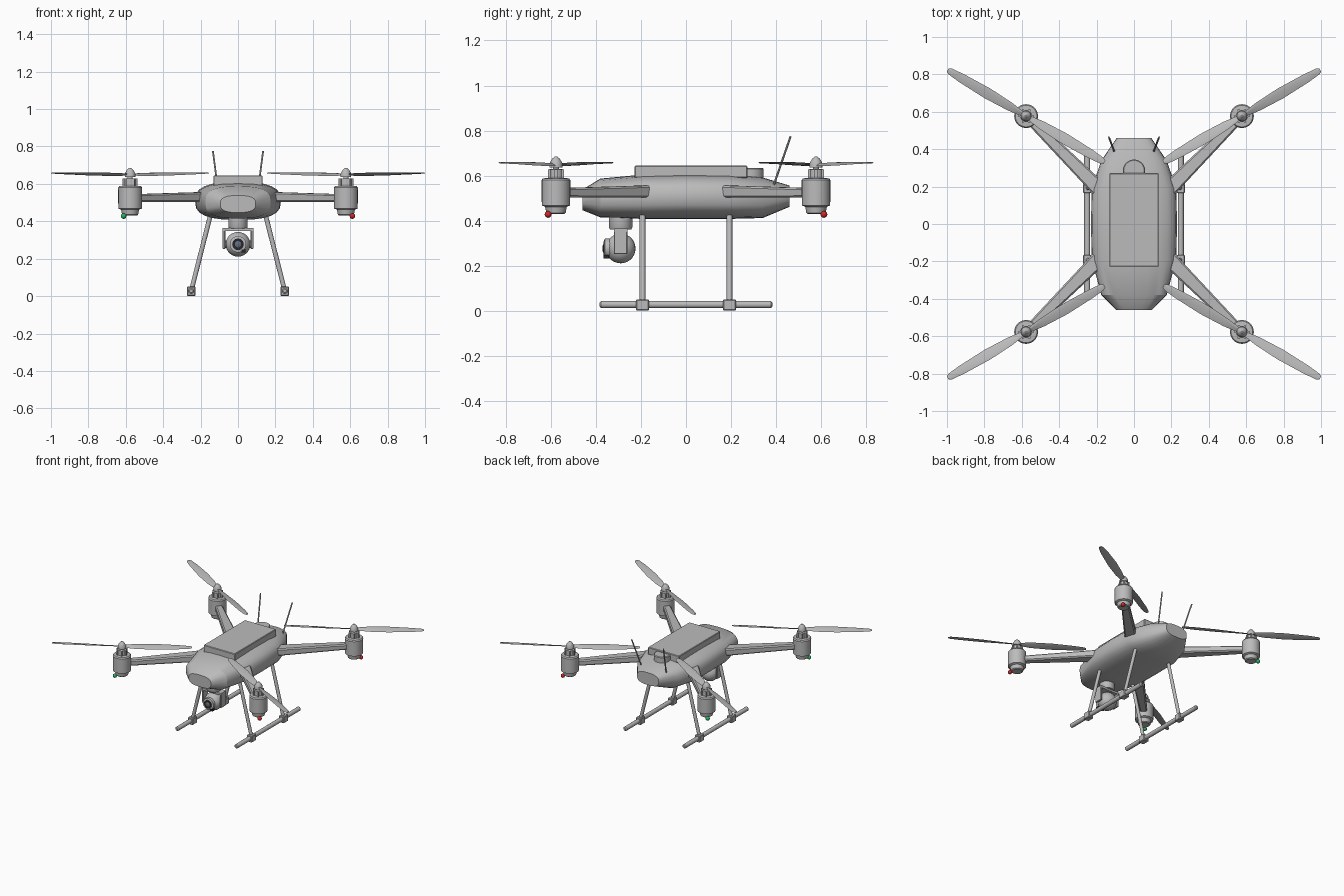
import bpy, bmesh, math
from mathutils import Vector, Matrix

if "Cube" in bpy.data.objects:
    bpy.data.objects.remove(bpy.data.objects["Cube"])


def material(name, rgb):
    m = bpy.data.materials.new(name)
    m.use_nodes = True
    m.diffuse_color = (*rgb, 1)
    m.node_tree.nodes["Principled BSDF"].inputs["Base Color"].default_value = (*rgb, 1)
    return m


GREY = material("shell grey", (0.5, 0.5, 0.5))
RED = material("signal red", (0.6, 0.02, 0.02))
GREEN = material("signal green", (0.02, 0.45, 0.12))
BLACK = material("lens black", (0.02, 0.02, 0.025))
GLASS = material("lens glass", (0.12, 0.16, 0.22))


def finish(name, bm, mat, angle=35):
    bmesh.ops.recalc_face_normals(bm, faces=bm.faces)
    me = bpy.data.meshes.new(name)
    bm.to_mesh(me)
    bm.free()
    me.materials.append(mat)
    ob = bpy.data.objects.new(name, me)
    bpy.context.collection.objects.link(ob)
    bpy.ops.object.select_all(action="DESELECT")
    bpy.context.view_layer.objects.active = ob
    ob.select_set(True)
    bpy.ops.object.shade_smooth_by_angle(angle=math.radians(angle))
    return ob


def loft(name, rings, mat, angle=35):
    """Skin a list of equal-length rings and cap both ends."""
    bm = bmesh.new()
    loops = [[bm.verts.new(p) for p in ring] for ring in rings]
    n = len(loops[0])
    for a, b in zip(loops, loops[1:]):
        for i in range(n):
            j = (i + 1) % n
            bm.faces.new((a[i], a[j], b[j], b[i]))
    bm.faces.new(loops[0])
    bm.faces.new(loops[-1])
    return finish(name, bm, mat, angle)


def lathe(name, profile, base, mat, axis=(0, 0, 1), n=24):
    """Turn (radius, height) pairs around an axis through base."""
    rot = Vector(axis).to_track_quat("Z", "Y")
    turn = [math.tau * i / n for i in range(n)]
    rings = [[Vector(base) + rot @ Vector((r * math.cos(t), r * math.sin(t), h)) for t in turn]
             for r, h in profile]
    return loft(name, rings, mat)


def rod(name, a, b, r, mat=GREY, n=12):
    d = Vector(b) - Vector(a)
    return lathe(name, [(r, 0), (r, d.length)], a, mat, d, n)


def box(name, centre, size, mat=GREY, bevel=0.0):
    bm = bmesh.new()
    bmesh.ops.create_cube(bm, size=1, matrix=Matrix.Translation(centre) @ Matrix.Diagonal((*size, 1)))
    if bevel:
        bmesh.ops.bevel(bm, geom=bm.edges[:], offset=bevel, segments=1, affect="EDGES")
    return finish(name, bm, mat, 20)


def ball(name, centre, r, mat):
    bm = bmesh.new()
    bmesh.ops.create_uvsphere(bm, u_segments=24, v_segments=14, radius=r,
                              matrix=Matrix.Translation(centre))
    return finish(name, bm, mat, 60)


# Fuselage: rounded cross-sections along y (y, half width, bottom, top)
def section(y, w, lo, hi, n=24):
    def power(v):
        return math.copysign(abs(v) ** 0.72, v)
    ring = []
    for i in range(n):
        t = math.tau * i / n
        ring.append((w * power(math.cos(t)), y, (lo + hi) / 2 + (hi - lo) / 2 * power(math.sin(t))))
    return ring


stations = [(-0.46, 0.095, 0.447, 0.538), (-0.38, 0.175, 0.415, 0.587), (-0.19, 0.226, 0.408, 0.605),
            (0, 0.23, 0.408, 0.61), (0.19, 0.226, 0.408, 0.607), (0.34, 0.175, 0.412, 0.592),
            (0.46, 0.092, 0.462, 0.556)]
loft("fuselage", [section(*s) for s in stations], GREY, 28)

# Battery cover and satellite receiver puck
box("battery_cover", (0, 0.022, 0.617), (0.264, 0.5, 0.056), bevel=0.004)
lathe("receiver_puck", [(0.06, 0), (0.06, 0.04), (0.055, 0.045)], (0, 0.285, 0.59), GREY)

# Tilted blade: chord and pitch vary along the span
def blade(name, hub, direction, tilt):
    out = Vector(direction).normalized()
    side = Vector((-out.y, out.x, 0)) * tilt
    rings = []
    for s, chord, pitch in [(0.015, 0.026, 24), (0.1, 0.05, 20), (0.24, 0.062, 14),
                            (0.4, 0.05, 9), (0.47, 0.036, 6), (0.486, 0.02, 5)]:
        p = math.radians(pitch)
        across = side * math.cos(p) - Vector((0, 0, math.sin(p)))
        up = Vector((0, 0, math.cos(p))) + side * math.sin(p)
        mid = Vector(hub) + out * s + Vector((0, 0, 0.008 * s / 0.486))
        rings.append([mid - across * chord / 2, mid + up * 0.004 - across * chord * 0.2,
                      mid + across * chord / 2, mid - up * 0.003 - across * chord * 0.2])
    loft(name, rings, GREY, 25)


# Four booms with motors, propellers and signal lamps
M = 0.577
for sx, side in ((1, "left"), (-1, "right")):
    for sy, end in ((1, "back"), (-1, "front")):
        tag = f"{end}_{side}"
        out = Vector((sx, sy, 0)).normalized()
        across = Vector((-out.y, out.x, 0))
        boom = []
        for d, w, lo, hi in ((0.27, 0.042, 0.502, 0.556), (0.77, 0.025, 0.503, 0.545)):
            c = 0.008
            outline = [(-w, lo + c), (-w + c, lo), (w - c, lo), (w, lo + c),
                       (w, hi - c), (w - c, hi), (c - w, hi), (-w, hi - c)]
            boom.append([out * d + across * u + Vector((0, 0, z)) for u, z in outline])
        loft("boom_" + tag, boom, GREY, 20)
        hub = (sx * M, sy * M, 0)
        lathe("motor_" + tag, [(0.036, 0.43), (0.043, 0.435), (0.048, 0.462), (0.063, 0.468),
                               (0.064, 0.58), (0.058, 0.588), (0.032, 0.59), (0.032, 0.628),
                               (0.014, 0.63), (0.014, 0.64)], hub, GREY)
        for k in range(6):
            t = math.tau * k / 6
            post = Vector(hub) + Vector((0.034 * math.cos(t), 0.034 * math.sin(t), 0.608))
            box(f"motor_post_{tag}_{k}", post, (0.012, 0.012, 0.04))
        lathe("spinner_" + tag, [(0.028, 0.636), (0.028, 0.656), (0.018, 0.674), (0.005, 0.686)], hub, GREY)
        for k in (1, -1):
            blade(f"blade_{tag}_{'outer' if k > 0 else 'inner'}", (sx * M, sy * M, 0.649),
                  (k * sx * 0.862, k * sy * 0.507, 0), -sx * sy)
        ball("signal_lamp_" + tag, (sx * 0.612, sy * 0.612, 0.428), 0.015, RED if sx > 0 else GREEN)

        # Landing strut with its clamp
        rod("strut_" + tag, (sx * 0.148, sy * 0.193, 0.43), (sx * 0.25, sy * 0.193, 0.028), 0.0125)
        box("skid_clamp_" + tag, (sx * 0.25, sy * 0.193, 0.026), (0.044, 0.056, 0.05), bevel=0.004)

    # Skid tube and whip antenna on each side
    lathe("skid_" + side, [(0.009, 0), (0.016, 0.006), (0.016, 0.76), (0.009, 0.766)],
          (sx * 0.25, -0.383, 0.028), GREY, (0, 1, 0), 16)
    rod("antenna_" + side, (sx * 0.106, 0.39, 0.56), (sx * 0.134, 0.464, 0.774), 0.005, n=8)

# Camera gimbal under the nose
Y, Z = -0.29, 0.277
lathe("gimbal_mount", [(0.048, 0.362), (0.052, 0.37), (0.052, 0.42)], (0, Y, 0), GREY)
box("gimbal_bridge", (0, Y, 0.357), (0.164, 0.06, 0.016))
for sx, side in ((1, "left"), (-1, "right")):
    box("gimbal_arm_" + side, (sx * 0.075, Y, 0.306), (0.014, 0.06, 0.108), bevel=0.003)
    rod("gimbal_pivot_" + side, (sx * 0.05, Y, Z), (sx * 0.078, Y, Z), 0.02)
ball("camera_ball", (0, Y, Z), 0.066, GREY)
lathe("lens_barrel", [(0.044, 0.045), (0.044, 0.07), (0.036, 0.073)], (0, Y, Z), GREY, (0, -1, 0))
lathe("lens_ring", [(0.031, 0.07), (0.031, 0.077)], (0, Y, Z), BLACK, (0, -1, 0))
lathe("lens_glass", [(0.019, 0.076), (0.012, 0.08)], (0, Y, Z), GLASS, (0, -1, 0))
box("range_sensor", (0.03, Y - 0.064, Z - 0.036), (0.02, 0.022, 0.016), BLACK)
